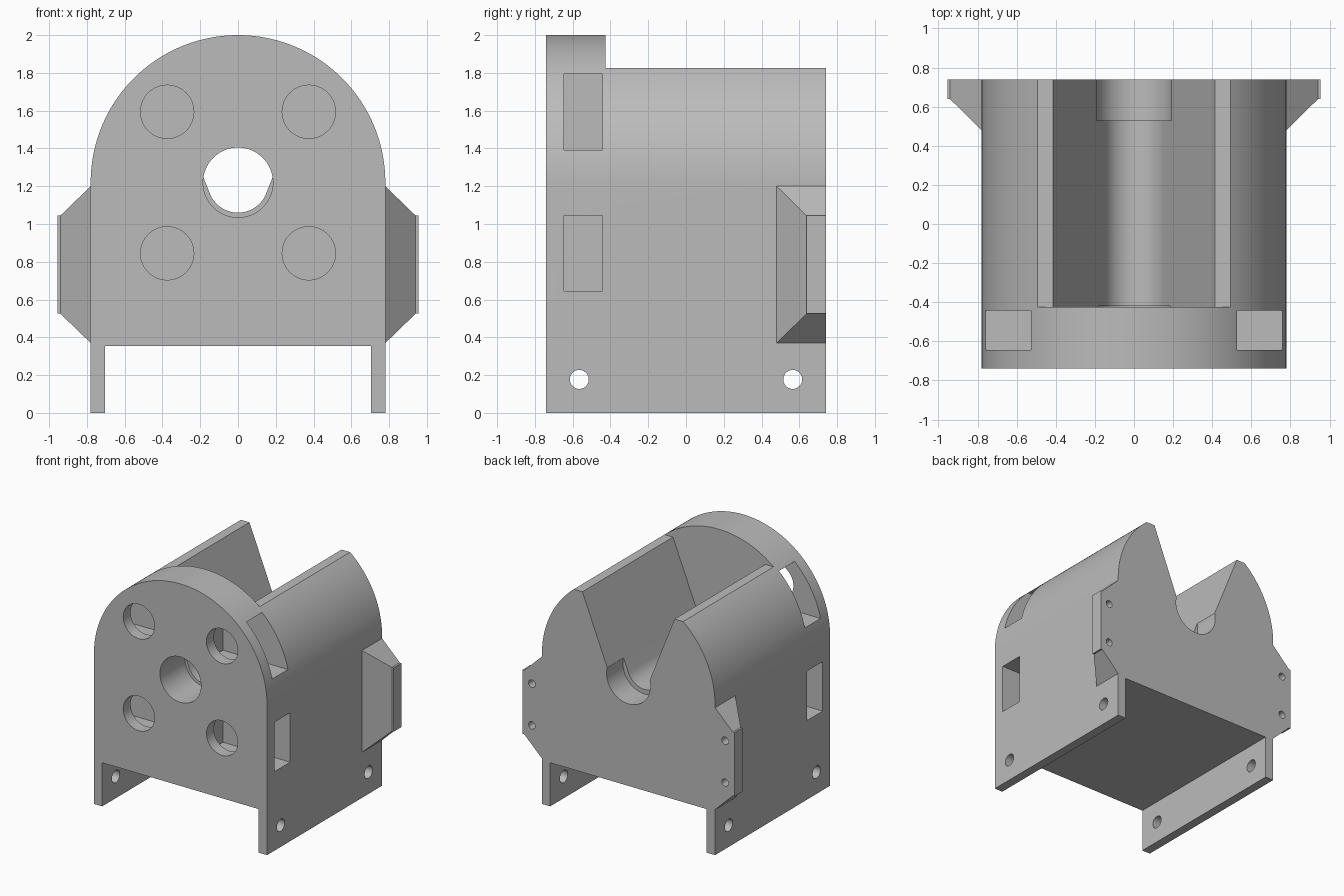
import bpy, bmesh
from math import sin, cos, pi, atan2
from mathutils import Vector

cube = bpy.data.objects.get("Cube")
if cube:
    bpy.data.objects.remove(cube, do_unlink=True)

grey = bpy.data.materials.new("plain grey")
grey.use_nodes = True
colour = (0.5, 0.5, 0.5, 1)
grey.diffuse_color = colour
grey.node_tree.nodes["Principled BSDF"].inputs["Base Color"].default_value = colour

AXIS_Z = 1.22      # height of the bore and of the arched top
HALF_W = 0.78
BACK = 0.74


def loft(name, rings):
    """Solid through a list of matching rings, capped at both ends."""
    bm = bmesh.new()
    loops = [[bm.verts.new(p) for p in ring] for ring in rings]
    n = len(loops[0])
    for a, b in zip(loops, loops[1:]):
        for i in range(n):
            j = (i + 1) % n
            bm.faces.new((a[i], a[j], b[j], b[i]))
    bm.faces.new(loops[0])
    bm.faces.new(loops[-1])
    bmesh.ops.recalc_face_normals(bm, faces=bm.faces)
    mesh = bpy.data.meshes.new(name)
    bm.to_mesh(mesh)
    bm.free()
    mesh.materials.append(grey)
    obj = bpy.data.objects.new(name, mesh)
    bpy.context.collection.objects.link(obj)
    return obj


def prism(name, profile, start, end):
    """Extrude an (x, z) profile along y."""
    return loft(name, [[(x, y, z) for x, z in profile] for y in (start, end)])


def box(name, low, high):
    return prism(name, [(low[0], low[2]), (high[0], low[2]),
                        (high[0], high[2]), (low[0], high[2])], low[1], high[1])


def arc(radius, start, end, cx=0, cz=AXIS_Z, steps=64):
    return [(cx + radius * cos(start + (end - start) * i / steps),
             cz + radius * sin(start + (end - start) * i / steps))
            for i in range(steps + 1)]


def bore(name, x, z, radius, start, end):
    return prism(name, arc(radius, 0, 2 * pi, x, z)[:-1], start, end)


def combine(target, tool, operation):
    mod = target.modifiers.new(operation, 'BOOLEAN')
    mod.operation = operation
    mod.solver = 'EXACT'
    mod.object = tool
    bpy.context.view_layer.objects.active = target
    bpy.ops.object.modifier_apply(modifier=mod.name)
    bpy.data.objects.remove(tool, do_unlink=True)


# Arched housing with two legs
outline = [(0.705, 0.355), (0.705, 0), (HALF_W, 0)]
outline += arc(HALF_W, 0, pi, steps=96)
outline += [(-HALF_W, 0), (-0.705, 0), (-0.705, 0.355)]
housing = prism("housing", outline, -BACK, BACK)

# Side lugs, tapered and ending in a thin tip
for side in (-1, 1):
    sections = [(0.72, 0.48, 0.37, 1.2), (HALF_W, 0.48, 0.37, 1.2),
                (0.94, 0.638, 0.525, 1.045), (0.955, 0.638, 0.525, 1.045)]
    lug = loft("lug", [[(side * x, y, lo), (side * x, BACK, lo),
                        (side * x, BACK, hi), (side * x, y, hi)]
                       for x, y, lo, hi in sections])
    combine(housing, lug, 'UNION')

# V groove with a rounded floor, and the flat top behind the front wall
top_x, top_z, floor_r = 0.415, 1.825, 0.16
lean = atan2(0.4, 1)
groove = [(1, top_z), (1, 2.2), (-1, 2.2), (-1, top_z), (-top_x, top_z)]
groove += arc(floor_r, pi + lean, 2 * pi - lean, steps=40)
groove += [(top_x, top_z)]
combine(housing, prism("groove", groove, -0.425, 1), 'DIFFERENCE')

# Front bore and rear counterbore
combine(housing, bore("front_bore", 0, AXIS_Z, 0.185, -1, -0.42), 'DIFFERENCE')
combine(housing, bore("rear_bore", 0, AXIS_Z, 0.197, 0.53, 1), 'DIFFERENCE')

for side in (-1, 1):
    # Side pockets meeting the round front holes
    for z in (0.845, 1.594):
        xs = sorted((side * 0.175, side * 1.0))
        pocket = box("pocket", (xs[0], -0.645, z - 0.201), (xs[1], -0.443, z + 0.201))
        combine(housing, pocket, 'DIFFERENCE')
        hole = bore("front_hole", side * 0.375, z, 0.141, -1, -0.6)
        combine(housing, hole, 'DIFFERENCE')
    # Blind screw holes in the back of the lugs
    for z in (0.615, 0.955):
        hole = bore("lug_hole", side * 0.87, z, 0.03, 0.62, 1)
        combine(housing, hole, 'DIFFERENCE')

# Cross holes through both legs
for y in (-0.565, 0.565):
    circle = arc(0.05, 0, 2 * pi, y, 0.177)[:-1]
    hole = loft("leg_hole", [[(x, p, q) for p, q in circle] for x in (-1, 1)])
    combine(housing, hole, 'DIFFERENCE')

# Smooth curves, sharp edges
bpy.ops.object.select_all(action='DESELECT')
housing.select_set(True)
bpy.context.view_layer.objects.active = housing
bpy.ops.object.shade_smooth_by_angle(angle=0.4)
